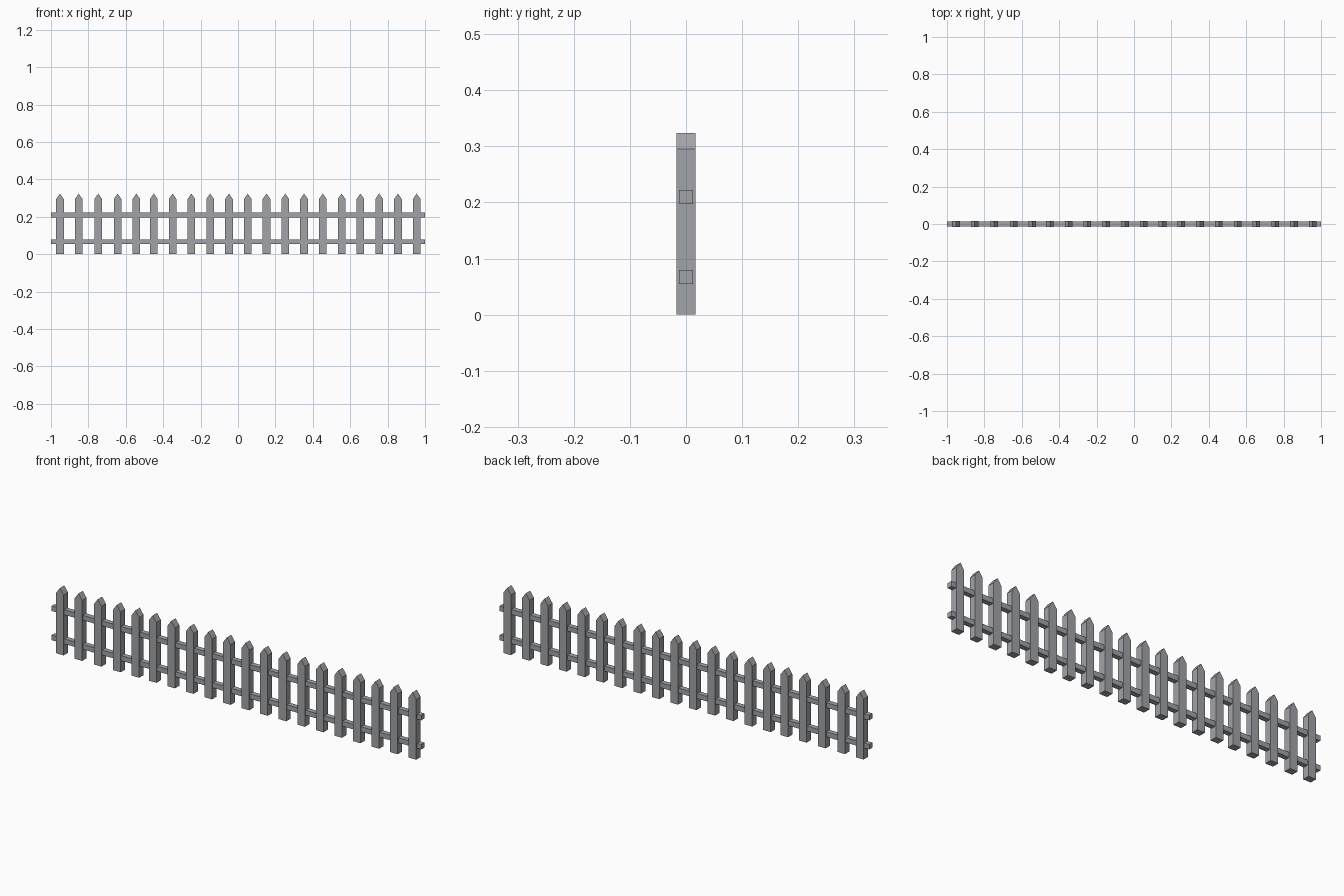
import bpy, bmesh

if "Cube" in bpy.data.objects:
    bpy.data.objects.remove(bpy.data.objects["Cube"])

grey = bpy.data.materials.new("fence_grey")
grey.diffuse_color = (0.36, 0.37, 0.39, 1)
grey.use_nodes = True
grey.node_tree.nodes["Principled BSDF"].inputs["Base Color"].default_value = grey.diffuse_color


def extrude_profile(name, profile, axis, start, length):
    """Extrude a closed profile along x or y into a flat-faced solid."""
    bm = bmesh.new()
    if axis == "y":
        verts = [bm.verts.new((a, start, b)) for a, b in profile]
    else:
        verts = [bm.verts.new((start, a, b)) for a, b in profile]
    face = bm.faces.new(verts)
    new = bmesh.ops.extrude_face_region(bm, geom=[face])["geom"]
    shift = (0, length, 0) if axis == "y" else (length, 0, 0)
    bmesh.ops.translate(bm, vec=shift,
                        verts=[g for g in new if isinstance(g, bmesh.types.BMVert)])
    bmesh.ops.recalc_face_normals(bm, faces=bm.faces[:])
    mesh = bpy.data.meshes.new(name)
    bm.to_mesh(mesh)
    bm.free()
    mesh.materials.append(grey)
    obj = bpy.data.objects.new(name, mesh)
    bpy.context.collection.objects.link(obj)
    return obj


# Pickets: pointed boards, three of them set slightly off the even spacing
HALF_W, HALF_D = 0.0205, 0.0172
SHOULDER, TIP = 0.295, 0.324
nudge = {2: 0.004, 3: 0.007, 4: 0.007}
profile = [(-HALF_W, 0), (HALF_W, 0), (HALF_W, SHOULDER), (0, TIP), (-HALF_W, SHOULDER)]
for i in range(20):
    picket = extrude_profile(f"picket_{i + 1}", profile, "y", -HALF_D, 2 * HALF_D)
    picket.location.x = -0.952 + i * 0.1004 + nudge.get(i, 0)

# Rails: two square bars running the whole length
R = 0.0122
for name, z in (("lower_rail", 0.067), ("upper_rail", 0.2095)):
    extrude_profile(name, [(-R, z - R), (R, z - R), (R, z + R), (-R, z + R)], "x", -1, 2)
